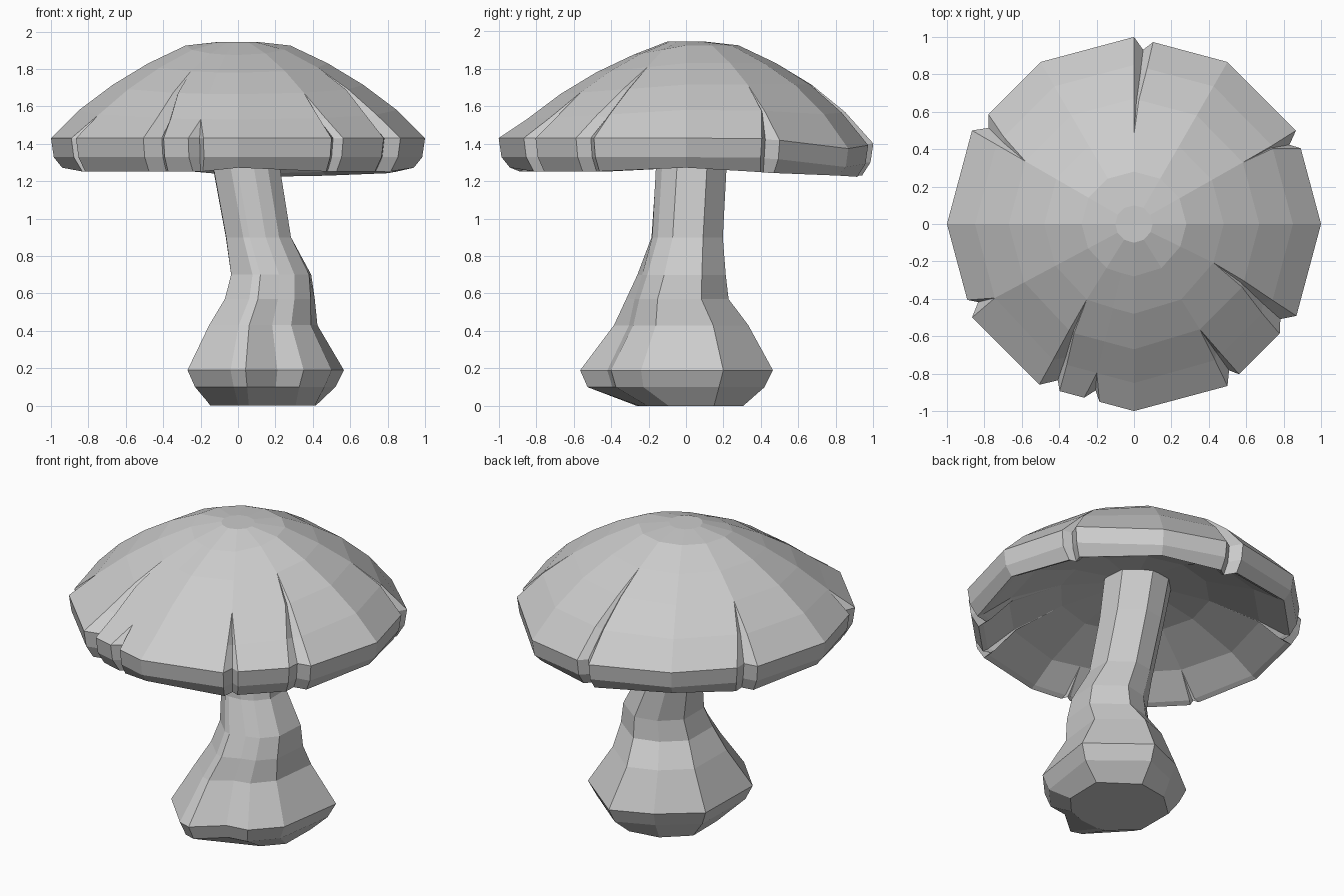
import bpy, bmesh
from math import sin, cos, radians, hypot

cube = bpy.data.objects.get("Cube")
if cube:
    bpy.data.objects.remove(cube)

grey = bpy.data.materials.new("plain_grey")
grey.use_nodes = True
tone = (0.6, 0.6, 0.6, 1)
grey.diffuse_color = tone
grey.node_tree.nodes["Principled BSDF"].inputs["Base Color"].default_value = tone


def loft(name, rings):
    """Join rings of equal length with quads and cap both ends."""
    bm = bmesh.new()
    rows = [[bm.verts.new(p) for p in ring] for ring in rings]
    n = len(rows[0])
    for low, high in zip(rows, rows[1:]):
        for i in range(n):
            j = (i + 1) % n
            bm.faces.new((low[i], low[j], high[j], high[i]))
    bm.faces.new(rows[0][::-1])
    bm.faces.new(rows[-1])
    bmesh.ops.remove_doubles(bm, verts=bm.verts, dist=0.0005)
    bmesh.ops.recalc_face_normals(bm, faces=bm.faces)
    mesh = bpy.data.meshes.new(name)
    bm.to_mesh(mesh)
    bm.free()
    obj = bpy.data.objects.new(name, mesh)
    bpy.context.collection.objects.link(obj)
    mesh.materials.append(grey)


# Cap: a twelve-sided shell, profile runs from the underside round to the crown
profile = [(0.14, 1.56), (0.45, 1.5), (0.75, 1.385), (0.91, 1.285), (0.94, 1.272),
           (0.985, 1.328), (1.0, 1.43), (0.85, 1.58), (0.67, 1.715),
           (0.48, 1.83), (0.28, 1.925), (0.1, 1.945)]

# Splits in the rim: apex angle, first edge, pit, second edge, apex radius
splits = [(29.5, 24.4, 27, 30, 0.82), (90, 84, 87, 90, 0.51),
          (150, 143, 146.5, 150, 0.72), (208, 204.5, 206.6, 210, 0.86),
          (238, 239.5, 244, 246, 0.49), (256, 254, 257, 259, 0.85),
          (302, 300, 303, 305, 0.67), (334, 323, 327, 330.5, 0.5)]

columns = [(a, a, 1, 0) for a in (0, 60, 120, 180, 270)]
for apex, first, pit, second, radius in splits:
    columns += [(first, apex, radius, 0), (pit, apex, radius, 1), (second, apex, radius, 0)]
columns.sort()


def cap_point(column, r, z):
    angle, apex, start, pit = column
    t = max(0, (r - start) / (1 - start)) if start < 1 else 1
    t = min(1, t * 1.15)
    a = apex + (angle - apex) * t
    flat = cos(radians(15)) / cos(radians(a % 30 - 15))
    # The back left of the rim sags a little and the front slope is lower
    sag = 0.065 * max(0, 1 - abs(a - 66) / 44) * max(0, r - 0.75) * 4
    if 0.2 < r < 0.9 and z > 1.55:
        sag += 0.05 * max(0, -sin(radians(a)))
    # The lip droops beside each split
    if start < 1 and z < 1.3:
        sag += 0.02
    groove = 0.02 * pit * t if r < 1 and z > 1.5 else 0
    rr = r * flat * (1 - 0.055 * pit * t)
    return rr * cos(radians(a)), rr * sin(radians(a)), z - sag - groove


loft("cap", [[cap_point(c, r, z) for c in columns] for r, z in profile])

# Stem: a lobed foot outline that blends into a round, leaning neck
foot = [(0.565, 0.2), (0.5, -0.24), (0.35, -0.4), (0.21, -0.42), (0.04, -0.565),
        (-0.04, -0.54), (-0.27, -0.3), (-0.26, 0.17), (-0.02, 0.36), (0.23, 0.465)]
unit = [((x - 0.147) / 0.417, (y + 0.052) / 0.518) for x, y in foot]

# Sections: height, left and right limits, front and back limits, roundness
sections = [(0, -0.17, 0.44, -0.27, 0.31, 0.8), (0.1, -0.23, 0.52, -0.53, 0.42, 0),
            (0.19, -0.27, 0.565, -0.57, 0.465, 0), (0.43, -0.16, 0.43, -0.39, 0.335, 0.2),
            (0.57, -0.08, 0.42, -0.325, 0.23, 0.4), (0.7, -0.05, 0.405, -0.265, 0.215, 0.6),
            (0.9, -0.08, 0.3, -0.19, 0.2, 0.9),
            (1.27, -0.15, 0.24, -0.165, 0.22, 1), (1.6, -0.21, 0.21, -0.15, 0.24, 1)]


def section_ring(z, x0, x1, y0, y1, roundness):
    ring = []
    for u, v in unit:
        k = 1 + (1 / hypot(u, v) - 1) * roundness
        ring.append(((x0 + x1) / 2 + u * k * (x1 - x0) / 2,
                     (y0 + y1) / 2 + v * k * (y1 - y0) / 2, z))
    return ring


loft("stem", [section_ring(*s) for s in sections])
